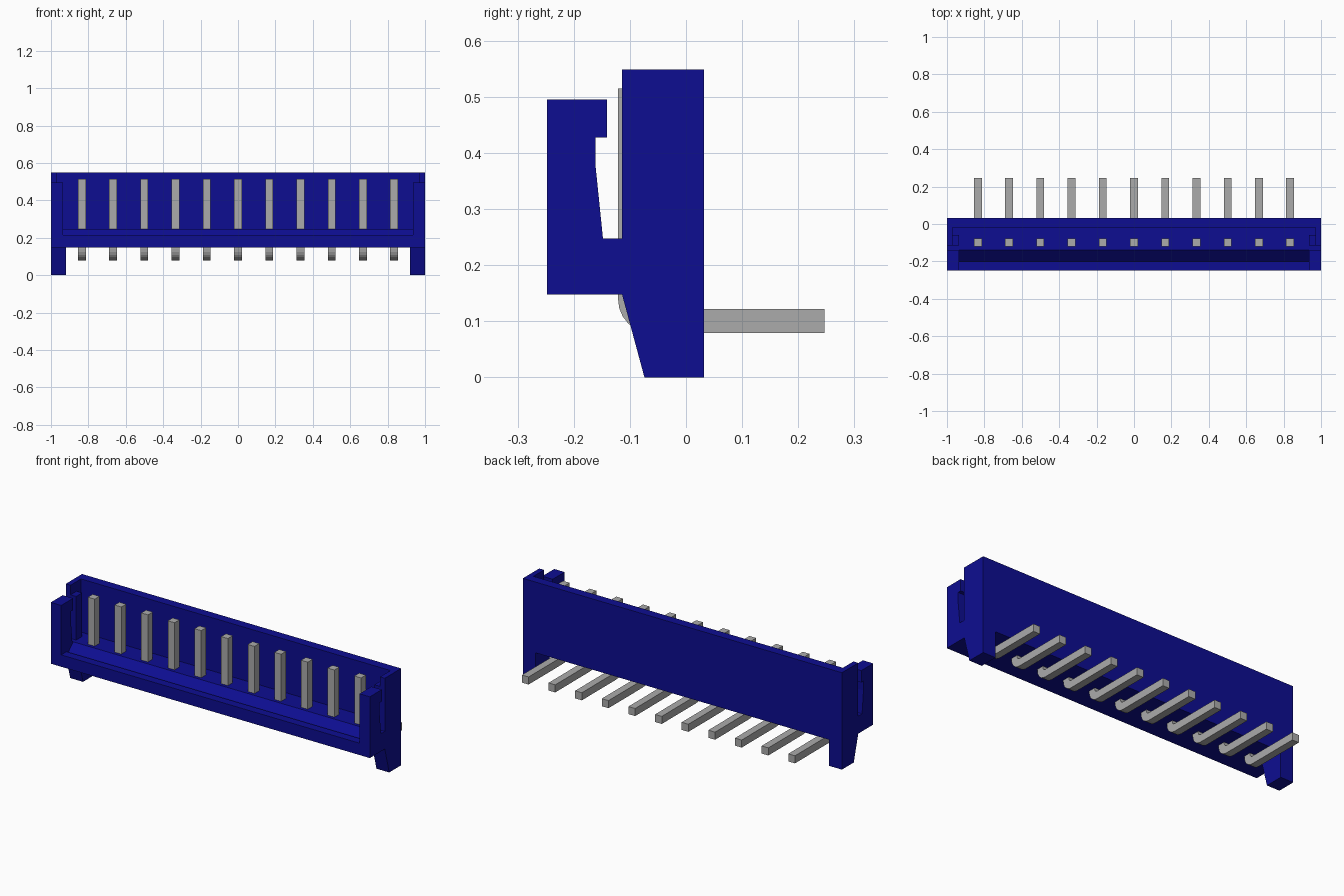
import bpy, bmesh, math

cube = bpy.data.objects.get("Cube")
if cube:
    bpy.data.objects.remove(cube, do_unlink=True)


def material(name, rgb):
    m = bpy.data.materials.new(name)
    m.use_nodes = True
    m.diffuse_color = (*rgb, 1)
    m.node_tree.nodes["Principled BSDF"].inputs["Base Color"].default_value = (*rgb, 1)
    return m


BLUE = material("navy plastic", (0.004, 0.004, 0.285))
GREY = material("pin metal", (0.41, 0.41, 0.41))


def extrude_x(name, profile, x0, x1, mat):
    """Extrude a closed (y, z) profile along x."""
    bm = bmesh.new()
    face = bm.faces.new([bm.verts.new((x0, y, z)) for y, z in profile])
    res = bmesh.ops.extrude_face_region(bm, geom=[face])
    verts = [g for g in res["geom"] if isinstance(g, bmesh.types.BMVert)]
    bmesh.ops.translate(bm, verts=verts, vec=(x1 - x0, 0, 0))
    bmesh.ops.recalc_face_normals(bm, faces=bm.faces)
    me = bpy.data.meshes.new(name)
    bm.to_mesh(me)
    bm.free()
    me.materials.append(mat)
    ob = bpy.data.objects.new(name, me)
    bpy.context.collection.objects.link(ob)
    return ob


def rect(y0, y1, z0, z1):
    return [(y0, z0), (y1, z0), (y1, z1), (y0, z1)]


INNER, THIN, BASE, FLOOR, TOP = 0.935, 0.97, 0.148, 0.248, 0.549
BACK, FRONT = 0.032, -0.248

# Back wall, floor, sloped groove and front lip in one section
extrude_x("housing", [(BACK, BASE), (BACK, TOP), (-0.02, TOP), (-0.02, FLOOR),
                      (-0.14, FLOOR), (-0.2, 0.19), (-0.2, 0.215),
                      (FRONT, 0.215), (FRONT, BASE)], -INNER, INNER, BLUE)

# Front post with a hooked top, on a slotted end wall
post = [(FRONT, BASE), (FRONT, 0.495), (-0.141, 0.495), (-0.141, 0.428),
        (-0.161, 0.428), (-0.161, 0.375), (-0.148, FLOOR)]
outer_wall = post + [(-0.114, FLOOR), (-0.114, TOP), (BACK, TOP), (BACK, BASE)]
inner_wall = post + [(-0.114, FLOOR), (-0.114, 0.495), (-0.06, 0.495),
                     (-0.06, FLOOR), (-0.02, FLOOR), (-0.02, TOP),
                     (BACK, TOP), (BACK, BASE)]
leg = [(-0.074, 0), (BACK, 0), (BACK, BASE), (-0.114, BASE)]

for s, side in ((1, "left"), (-1, "right")):
    extrude_x(side + "_end_wall", outer_wall, s * THIN, s, BLUE)
    extrude_x(side + "_end_wall_rib", inner_wall, s * INNER, s * THIN, BLUE)
    extrude_x(side + "_leg", leg, s * 0.92, s, BLUE)

# Bent contact pins: upright blade, rounded elbow, straight tail to the rear
R = 0.06
PIN_F, PIN_B, TAIL_LOW, TAIL_HIGH = -0.121, -0.078, 0.079, 0.122
elbow = []
for i in range(7):
    a = math.pi + i * math.pi / 12
    elbow.append((PIN_F + R + R * math.cos(a), TAIL_LOW + R + R * math.sin(a)))
r = R - (PIN_B - PIN_F)
inner_elbow = []
for i in range(4):
    a = 1.5 * math.pi - i * math.pi / 6
    inner_elbow.append((PIN_F + R + r * math.cos(a), TAIL_LOW + R + r * math.sin(a)))
pin = ([(PIN_F, 0.515)] + elbow + [(0.247, TAIL_LOW), (0.247, TAIL_HIGH)]
       + inner_elbow + [(PIN_B, 0.515)])

for i in range(11):
    x = (i - 5) * 0.167
    extrude_x("pin_%02d" % (i + 1), pin, x - 0.021, x + 0.021, GREY)
